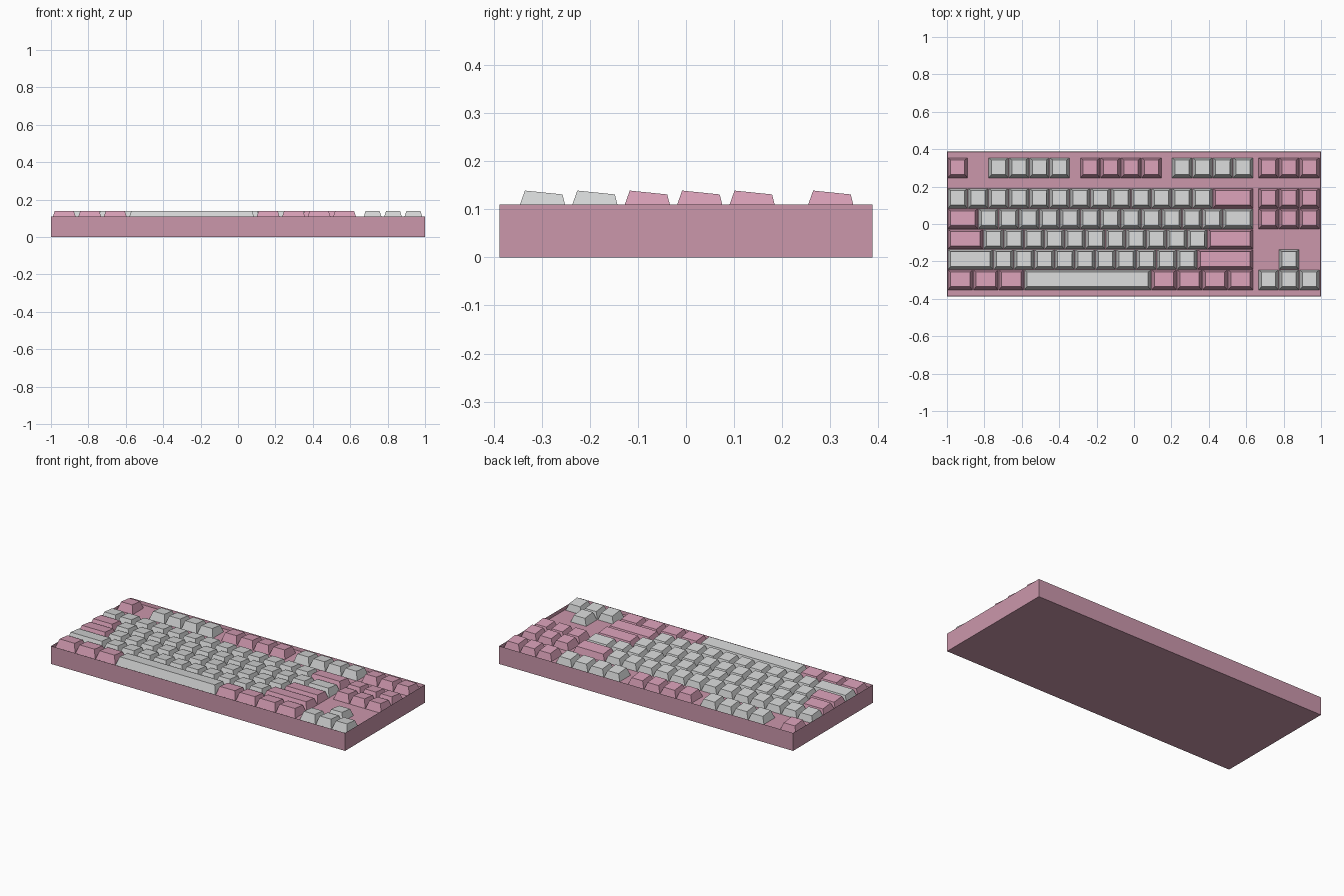
import bpy, bmesh

cube = bpy.data.objects.get("Cube")
if cube:
    bpy.data.objects.remove(cube, do_unlink=True)


def material(name, rgb):
    m = bpy.data.materials.new(name)
    m.use_nodes = True
    color = (*rgb, 1)
    m.diffuse_color = color
    m.node_tree.nodes["Principled BSDF"].inputs["Base Color"].default_value = color
    return m


case_pink = material("case pink", (0.60, 0.31, 0.41))
key_pink = material("key pink", (0.67, 0.34, 0.46))
key_grey = material("key light grey", (0.66, 0.67, 0.67))


def finish(bm, name, mats):
    bmesh.ops.recalc_face_normals(bm, faces=bm.faces)
    mesh = bpy.data.meshes.new(name)
    bm.to_mesh(mesh)
    bm.free()
    for m in mats:
        mesh.materials.append(m)
    obj = bpy.data.objects.new(name, mesh)
    bpy.context.collection.objects.link(obj)
    return obj


# Case: a block with a thin rim around a sunken key plate
RIM_Z, PLATE_Z = 0.11, 0.09
bm = bmesh.new()
bmesh.ops.create_cube(bm, size=1)
for v in bm.verts:
    v.co.x *= 2
    v.co.y *= 0.776
    v.co.z = (v.co.z + 0.5) * RIM_Z
top = max(bm.faces, key=lambda f: f.calc_center_median().z)
bmesh.ops.inset_region(bm, faces=[top], thickness=0.003)
for v in top.verts:
    v.co.z = PLATE_Z
finish(bm, "case", [case_pink])

# Keys: tapered caps, higher at the front, laid out in key units
UNIT = 0.109
LEFT, FRONT = -0.997, -0.354
GAP = 0.0015


def add_key(bm, start, width, row_y, color):
    x0 = LEFT + start * UNIT + GAP
    x1 = LEFT + (start + width) * UNIT - GAP
    y0 = FRONT + row_y * UNIT + GAP
    y1 = y0 + UNIT - 2 * GAP
    side, front, back = 0.0155, 0.0175, 0.0105
    base = [bm.verts.new(p) for p in
            ((x0, y0, PLATE_Z), (x1, y0, PLATE_Z), (x1, y1, PLATE_Z), (x0, y1, PLATE_Z))]
    cap = [bm.verts.new(p) for p in
           ((x0 + side, y0 + front, 0.139), (x1 - side, y0 + front, 0.139),
            (x1 - side, y1 - back, 0.131), (x0 + side, y1 - back, 0.131))]
    faces = [bm.faces.new(base[::-1]), bm.faces.new(cap)]
    for i in range(4):
        j = (i + 1) % 4
        faces.append(bm.faces.new((base[i], base[j], cap[j], cap[i])))
    for f in faces:
        f.material_index = color


P, G = 0, 1
# Each row: height in units, then runs of (start, count, key width, colour)
NAV = 15.25
rows = {
    "function_row": (5.5, [(0, 1, 1, P), (2, 4, 1, G), (6.5, 4, 1, P),
                           (11, 4, 1, G), (NAV, 3, 1, P)]),
    "number_row": (4, [(0, 13, 1, G), (13, 1, 2, P), (NAV, 3, 1, P)]),
    "upper_letter_row": (3, [(0, 1, 1.5, P), (1.5, 12, 1, G),
                             (13.5, 1, 1.5, G), (NAV, 3, 1, P)]),
    "middle_letter_row": (2, [(0, 1, 1.75, P), (1.75, 11, 1, G), (12.75, 1, 2.25, P)]),
    "lower_letter_row": (1, [(0, 1, 2.25, G), (2.25, 10, 1, G),
                             (12.25, 1, 2.75, P), (NAV + 1, 1, 1, G)]),
    "space_bar_row": (0, [(0, 3, 1.25, P), (3.75, 1, 6.25, G),
                          (10, 4, 1.25, P), (NAV, 3, 1, G)]),
}
for name, (row_y, runs) in rows.items():
    bm = bmesh.new()
    for start, count, width, color in runs:
        for i in range(count):
            add_key(bm, start + i * width, width, row_y, color)
    finish(bm, name + "_keys", [key_pink, key_grey])
